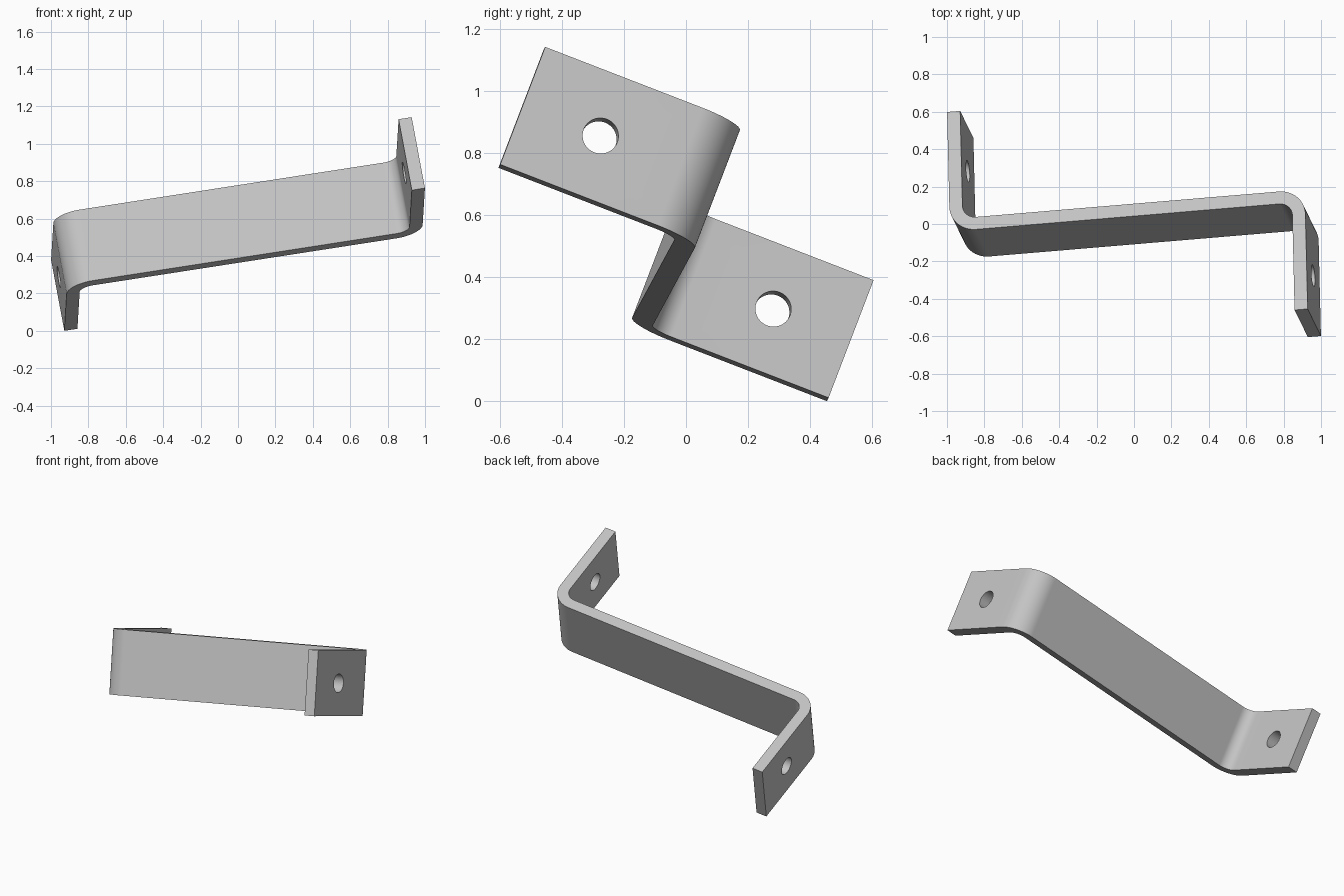
import bpy, bmesh
from math import sin, cos, pi, radians
from mathutils import Matrix, Vector

old = bpy.data.objects.get("Cube")
if old:
    bpy.data.objects.remove(old, do_unlink=True)

HALF_LENGTH, REACH, HALF_WIDTH = 0.964, 0.65, 0.206
THICK, BEND = 0.071, 0.142
HOLE_RADIUS, HOLE_REACH = 0.058, 0.381
SEGMENTS = 20

# Tilted frame: length along the web, flange direction, strip width
flange = Vector((-0.024, 1, -0.387)).normalized()
length = flange.cross(Vector((-0.172, 0.355, 0.919))).normalized()
width = length.cross(flange)
frame = Matrix((length, flange, width)).transposed().to_4x4()

steel = bpy.data.materials.new("grey steel")
steel.use_nodes = True
grey = (0.55, 0.55, 0.55, 1)
steel.diffuse_color = grey
steel.node_tree.nodes["Principled BSDF"].inputs["Base Color"].default_value = grey


def make_object(name, bm):
    mesh = bpy.data.meshes.new(name)
    bmesh.ops.recalc_face_normals(bm, faces=bm.faces)
    bm.to_mesh(mesh)
    bm.free()
    mesh.materials.append(steel)
    obj = bpy.data.objects.new(name, mesh)
    bpy.context.collection.objects.link(obj)
    return obj


def arc(radius, start, end):
    cx, cy = HALF_LENGTH - BEND, THICK / 2 - BEND
    for i in range(SEGMENTS + 1):
        a = start + (end - start) * i / SEGMENTS
        yield cx + radius * cos(a), cy + radius * sin(a)


# Bent strip: half the profile, repeated by a half turn, extruded across the width
half = [*arc(BEND, pi / 2, 0), (HALF_LENGTH, -REACH),
        (HALF_LENGTH - THICK, -REACH), *arc(BEND - THICK, 0, pi / 2)]
profile = half + [(-x, -y) for x, y in half]
bm = bmesh.new()
face = bm.faces.new([bm.verts.new((x, y, -HALF_WIDTH)) for x, y in profile])
side = bmesh.ops.extrude_face_region(bm, geom=[face])["geom"]
bmesh.ops.translate(bm, vec=(0, 0, 2 * HALF_WIDTH),
                    verts=[v for v in side if isinstance(v, bmesh.types.BMVert)])
bracket = make_object("bracket", bm)

# Bolt hole through each flange
bpy.context.view_layer.objects.active = bracket
bracket.select_set(True)
for sign, name in ((1, "left_hole_cutter"), (-1, "right_hole_cutter")):
    bm = bmesh.new()
    place = (Matrix.Translation((sign * (HALF_LENGTH - THICK / 2), -sign * HOLE_REACH, 0))
             @ Matrix.Rotation(radians(90), 4, 'Y'))
    bmesh.ops.create_cone(bm, cap_ends=True, segments=48, radius1=HOLE_RADIUS,
                          radius2=HOLE_RADIUS, depth=THICK * 3, matrix=place)
    cutter = make_object(name, bm)
    cutter.hide_render = True
    cut = bracket.modifiers.new(name, 'BOOLEAN')
    cut.operation, cut.solver, cut.object = 'DIFFERENCE', 'EXACT', cutter
    bpy.ops.object.modifier_apply(modifier=cut.name)
    bpy.data.objects.remove(cutter, do_unlink=True)

# Tilt, rest on the ground, and keep the edges crisp
bracket.data.transform(frame)
lowest = min(v.co.z for v in bracket.data.vertices)
bracket.data.transform(Matrix.Translation((0, 0, -lowest)))
bpy.ops.object.shade_smooth_by_angle(angle=radians(30))
